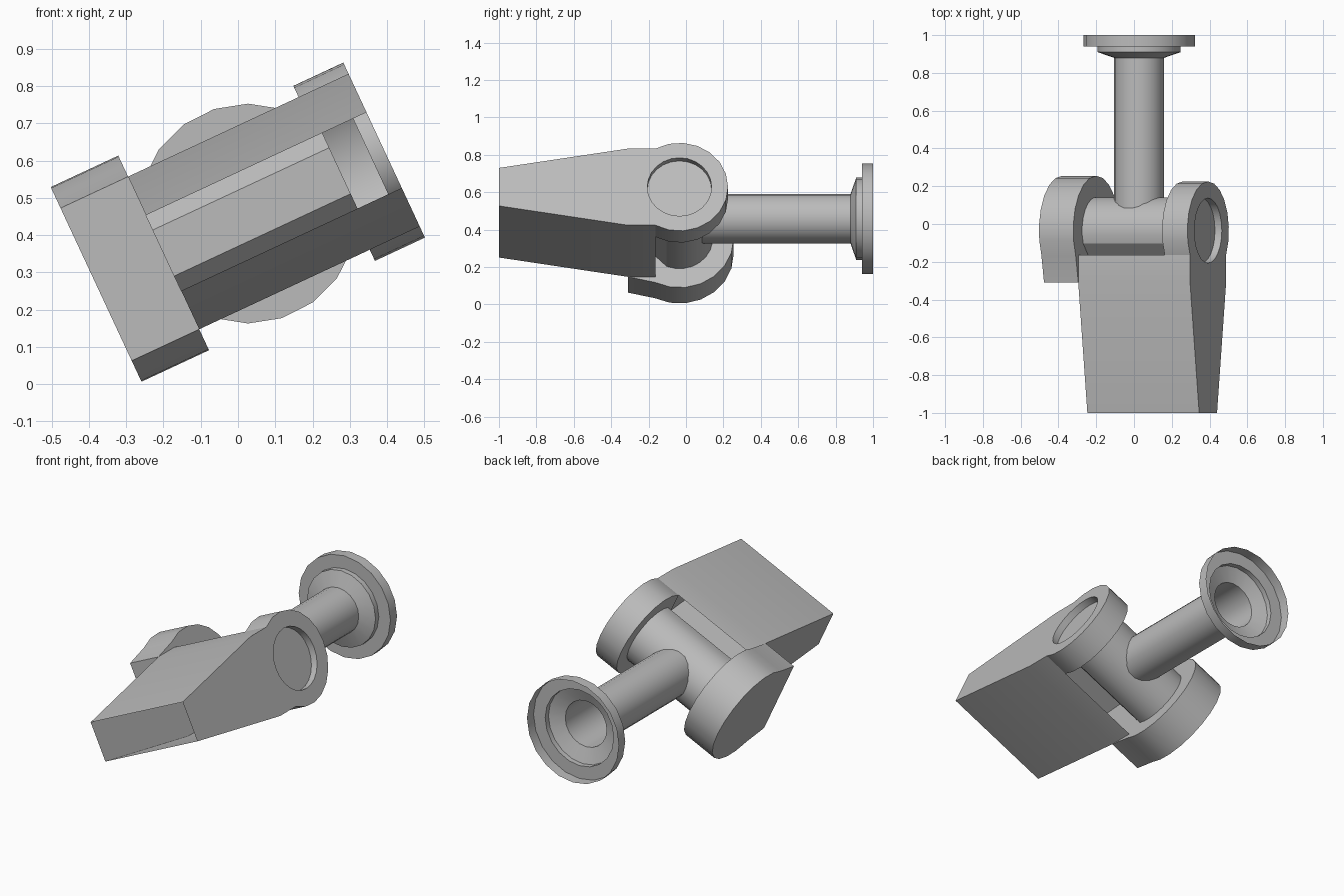
import bpy, bmesh
from math import sin, cos, sqrt, radians, pi, atan2
from mathutils import Matrix

cube = bpy.data.objects.get("Cube")
if cube:
    bpy.data.objects.remove(cube)

grey = bpy.data.materials.new("plain grey")
grey.use_nodes = True
colour = (0.5, 0.5, 0.5, 1)
grey.diffuse_color = colour
grey.node_tree.nodes["Principled BSDF"].inputs["Base Color"].default_value = colour

# Pivot frame: local x along the pin, local y along the model, tilted sideways
PLACE = Matrix.Translation((0.027, -0.035, 0.458))
TILT = PLACE @ Matrix.Rotation(radians(-25), 4, 'Y')


def finish(name, bm, matrix):
    bmesh.ops.remove_doubles(bm, verts=bm.verts, dist=0.0001)
    bmesh.ops.recalc_face_normals(bm, faces=bm.faces)
    mesh = bpy.data.meshes.new(name)
    bm.to_mesh(mesh)
    bm.free()
    mesh.transform(matrix)
    mesh.materials.append(grey)
    obj = bpy.data.objects.new(name, mesh)
    bpy.context.collection.objects.link(obj)
    bpy.ops.object.select_all(action='DESELECT')
    obj.select_set(True)
    bpy.context.view_layer.objects.active = obj
    bpy.ops.object.shade_smooth_by_angle(angle=radians(30))


def loop(bm, u, points):
    """Vertices for a (y, z) outline at pin position u."""
    return [bm.verts.new((u, y, z)) for y, z in points]


def bridge(bm, a, b, closed=True):
    for i in range(len(a) if closed else len(a) - 1):
        j = (i + 1) % len(a)
        bm.faces.new((a[i], a[j], b[j], b[i]))


def arc(r, start, steps):
    """Arc from the upper front, round the back, to the lower front."""
    return [(r * cos(start - 2 * start * i / steps),
             r * sin(start - 2 * start * i / steps)) for i in range(steps + 1)]


def prism(name, points, u0, u1):
    bm = bmesh.new()
    a, b = loop(bm, u0, points), loop(bm, u1, points)
    bridge(bm, a, b)
    bm.faces.new(a)
    bm.faces.new(b)
    finish(name, bm, TILT)


FRONT, KNEE = -0.965, -0.275
LOW, HIGH = 0.112, 0.226
INNER, OUTER = -0.25, 0.403
LUG_IN, FLOOR = 0.255, 0.363

# Hollow tapered body with an open front, joined to the recessed lug
R = 0.26
start = atan2(HIGH, -sqrt(R * R - HIGH * HIGH))
back = arc(R, start, 14)
taper = [(FRONT, LOW), (KNEE, HIGH)]
bm = bmesh.new()
for s in (1, -1):
    plate = [(y, s * z) for y, z in taper + [back[0]]]
    bridge(bm, loop(bm, INNER, plate), loop(bm, OUTER, plate), closed=False)
wall = taper + [(y, -z) for y, z in reversed(taper)]
bm.faces.new(loop(bm, INNER, wall))
inside, outside = loop(bm, LUG_IN, back), loop(bm, OUTER, back)
bridge(bm, inside, outside, closed=False)
bm.faces.new(inside)

# Side face with a round recess
circle = [(0.172 * cos(2 * pi * i / 24), 0.172 * sin(2 * pi * i / 24)) for i in range(24)]
rim, floor = loop(bm, OUTER, circle), loop(bm, FLOOR, circle)
bridge(bm, rim, floor)
bm.faces.new(floor)
tip = [(y, -z) for y, z in reversed(taper)]
outline = loop(bm, OUTER, taper) + outside + loop(bm, OUTER, tip)
edges = []
for ring in (outline, rim):
    for i, v in enumerate(ring):
        w = ring[(i + 1) % len(ring)]
        edges.append(bm.edges.get((v, w)) or bm.edges.new((v, w)))
bmesh.ops.triangle_fill(bm, edges=edges, use_beauty=True, normal=(1, 0, 0))
finish("hollow_body", bm, TILT)

# Plain lug on the other side
lug = [(KNEE, HIGH)] + arc(0.29, radians(117), 14) + [(KNEE, -HIGH)]
prism("plain_lug", lug, -0.45, INNER)

# Pivot pin: rounded behind, broad flats in front
angles = [-112.5 + 15 * i for i in range(16)] + [157.5, 202.5]
pin = [(0.178 * cos(radians(a)), 0.178 * sin(radians(a))) for a in angles]
prism("pivot_pin", pin, INNER, 0.272)

# Hollow stem with a cone and an open flange cup
profile = [(0.133, 0.12), (0.133, 0.915), (0.22, 0.945), (0.22, 0.975),
           (0.295, 0.975), (0.295, 1.035)]
SIDES = 20
bm = bmesh.new()
rings = [[bm.verts.new((r * sin(2 * pi * i / SIDES), y, r * cos(2 * pi * i / SIDES)))
          for i in range(SIDES)] for r, y in profile]
for a, b in zip(rings, rings[1:]):
    bridge(bm, a, b)
finish("flanged_stem", bm, PLACE)
